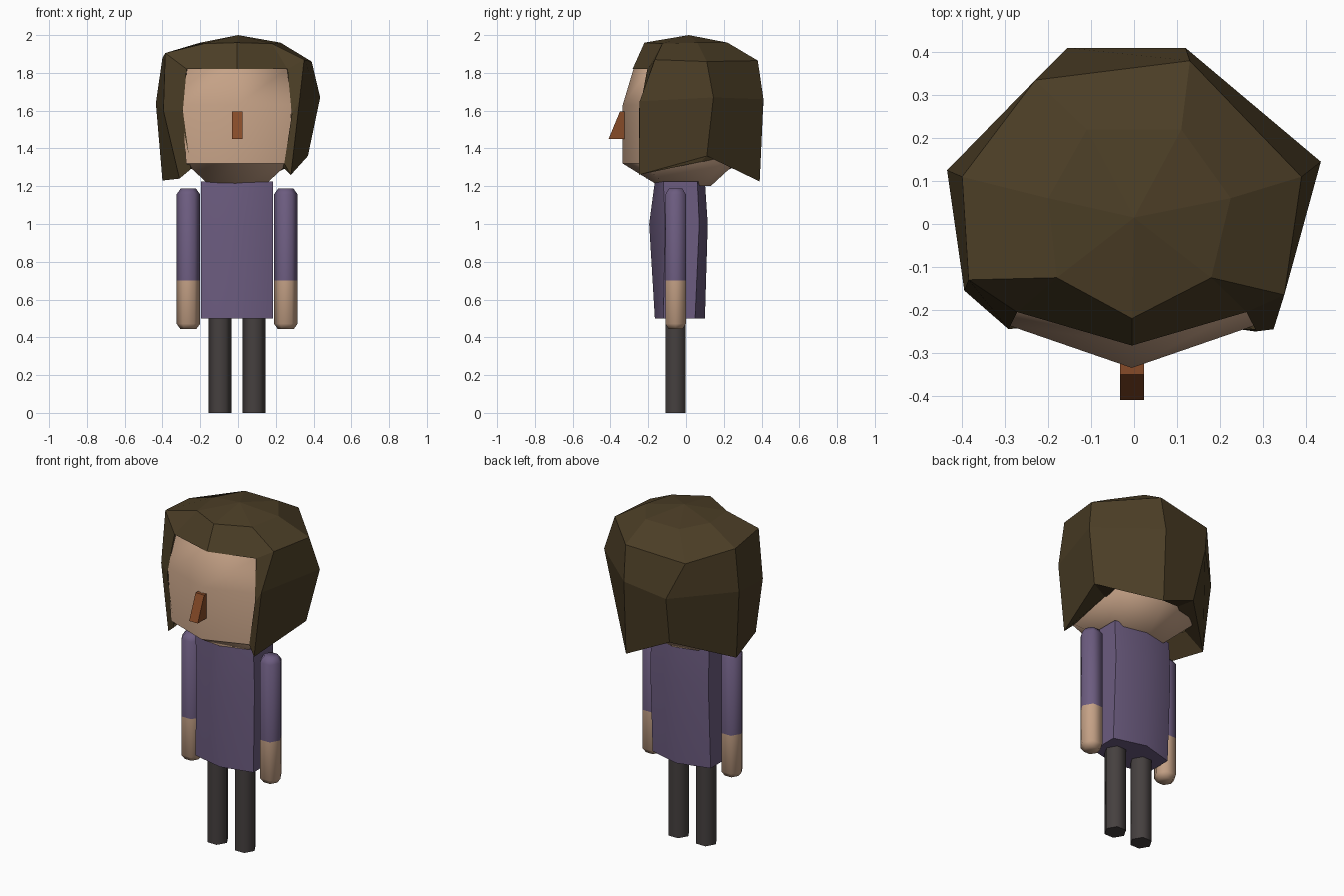
import bpy, bmesh, math
from mathutils import Vector

if "Cube" in bpy.data.objects:
    bpy.data.objects.remove(bpy.data.objects["Cube"])

CX = -0.005  # body axis


def mat(name, rgb):
    m = bpy.data.materials.new(name)
    m.diffuse_color = (*rgb, 1)
    m.use_nodes = True
    m.node_tree.nodes["Principled BSDF"].inputs["Base Color"].default_value = m.diffuse_color
    return m


SKIN = mat("skin", (0.56, 0.36, 0.24))
PURPLE = mat("purple_cloth", (0.150, 0.107, 0.215))
DARK = mat("dark_trousers", (0.060, 0.051, 0.050))
HAIR = mat("brown_hair", (0.070, 0.047, 0.019))
NOSE = mat("rust_nose", (0.24, 0.070, 0.021))


def finish(name, bm, mats, smooth=None):
    bmesh.ops.recalc_face_normals(bm, faces=bm.faces[:])
    me = bpy.data.meshes.new(name)
    bm.to_mesh(me)
    bm.free()
    ob = bpy.data.objects.new(name, me)
    bpy.context.collection.objects.link(ob)
    for m in mats:
        me.materials.append(m)
    if smooth:
        bpy.ops.object.select_all(action='DESELECT')
        ob.select_set(True)
        bpy.context.view_layer.objects.active = ob
        bpy.ops.object.shade_smooth_by_angle(angle=math.radians(smooth))
    return ob


def loft(name, rings, mats, smooth=None):
    """Skin a stack of point rings and cap both ends."""
    bm = bmesh.new()
    rows = [[bm.verts.new(p) for p in r] for r in rings]
    for a, b in zip(rows, rows[1:]):
        for i in range(len(a)):
            j = (i + 1) % len(a)
            bm.faces.new((a[i], a[j], b[j], b[i]))
    bm.faces.new(rows[0])
    bm.faces.new(rows[-1])
    return finish(name, bm, mats, smooth)


def round_ring(x, y, z, r):
    return [(x + r * math.cos(k * math.pi / 3), y + r * math.sin(k * math.pi / 3), z)
            for k in range(6)]


def pointed_ring(z, w, front, fs, bs, back):
    """Six-sided ring with a ridge at front and back and flat sides."""
    return [(CX + x, y, z) for x, y in
            ((0, front), (w, fs), (w, bs), (0, back), (-w, bs), (-w, fs))]


# legs and arms
for side, s in (("left", -1), ("right", 1)):
    x = CX + s * 0.09
    loft(side + "_leg", [round_ring(x, -0.055, z, 0.061) for z in (0, 0.53)], [DARK], 61)
    x = CX + s * 0.258
    arm = loft(side + "_arm", [round_ring(x, -0.055, z, r) for z, r in
               ((0.445, 0.043), (0.472, 0.0625), (0.70, 0.0625), (1.157, 0.0625), (1.188, 0.040))],
               [PURPLE, SKIN], 61)
    for p in arm.data.polygons:  # bare hands below the sleeve
        p.material_index = 1 if p.center.z < 0.70 else 0

# torso
loft("torso", [pointed_ring(0.50, 0.19, -0.165, -0.12, 0.048, 0.10),
               pointed_ring(1.00, 0.19, -0.195, -0.11, 0.070, 0.115),
               pointed_ring(1.225, 0.19, -0.165, -0.12, 0.060, 0.10)], [PURPLE], 40)

# head
loft("head", [pointed_ring(1.20, 0.14, -0.14, -0.10, 0.09, 0.13),
              pointed_ring(1.32, 0.27, -0.335, -0.235, 0.18, 0.26),
              pointed_ring(1.63, 0.29, -0.335, -0.235, 0.20, 0.30),
              pointed_ring(1.82, 0.265, -0.278, -0.195, 0.18, 0.27),
              pointed_ring(1.90, 0.18, -0.20, -0.13, 0.12, 0.18)], [SKIN], 50)

# nose wedge
loft("nose", [[(x, y, z) for y, z in ((-0.32, 1.45), (-0.41, 1.45), (-0.35, 1.595), (-0.32, 1.595))]
              for x in (CX - 0.028, CX + 0.028)], [NOSE])

# hair: strands run crown, upper edge, widest, tip, going round the back
strands = [
    [(0.18, -0.125, 1.955), (0.35, -0.165, 1.87), (0.325, -0.245, 1.65), (0.28, -0.25, 1.26)],
    [(0.225, 0.06, 1.96), (0.39, 0.11, 1.86), (0.435, 0.145, 1.67), (0.37, 0.11, 1.36)],
    [(0.11, 0.22, 1.96), (0.13, 0.38, 1.865), (0.12, 0.41, 1.66), (0.12, 0.39, 1.225)],
    [(-0.11, 0.22, 1.96), (-0.23, 0.335, 1.83), (-0.155, 0.41, 1.63), (-0.13, 0.34, 1.34)],
    [(-0.20, 0.06, 1.96), (-0.40, 0.11, 1.88), (-0.435, 0.125, 1.64), (-0.40, 0.10, 1.23)],
    [(-0.18, -0.125, 1.955), (-0.385, -0.13, 1.905), (-0.395, -0.155, 1.60), (-0.31, -0.21, 1.24)],
]
# inner edges of the locks that frame the face
edges = {0: [(0.262, -0.205, 1.82), (0.285, -0.25, 1.58), (0.245, -0.245, 1.32)],
         5: [(-0.272, -0.205, 1.82), (-0.292, -0.245, 1.60), (-0.25, -0.24, 1.29)]}
bm = bmesh.new()
V = bm.verts.new
cols = [[V(p) for p in s] for s in strands]
inner = [V((p[3][0] * 0.74, p[3][1] * 0.74, 1.33)) for p in strands]
apex, crown, fringe = V((0, 0.015, 2.0)), V((CX, -0.22, 1.96)), V((CX, -0.283, 1.82))
for i in range(5):
    a, b = cols[i], cols[i + 1]
    bm.faces.new((apex, a[0], b[0]))
    for k in range(3):
        bm.faces.new((a[k], b[k], b[k + 1], a[k + 1]))
    bm.faces.new((a[3], b[3], inner[i + 1], inner[i]))  # underside
for i, pts in edges.items():
    c, e = cols[i], [V(p) for p in pts]
    bm.faces.new((apex, crown, c[0]))
    bm.faces.new((crown, c[0], e[0], fringe))
    bm.faces.new((c[0], c[1], e[0]))
    for k in range(2):
        bm.faces.new((c[k + 1], c[k + 2], e[k + 1], e[k]))
    bm.faces.new((c[3], e[2], inner[i]))
finish("hair", bm, [HAIR])
